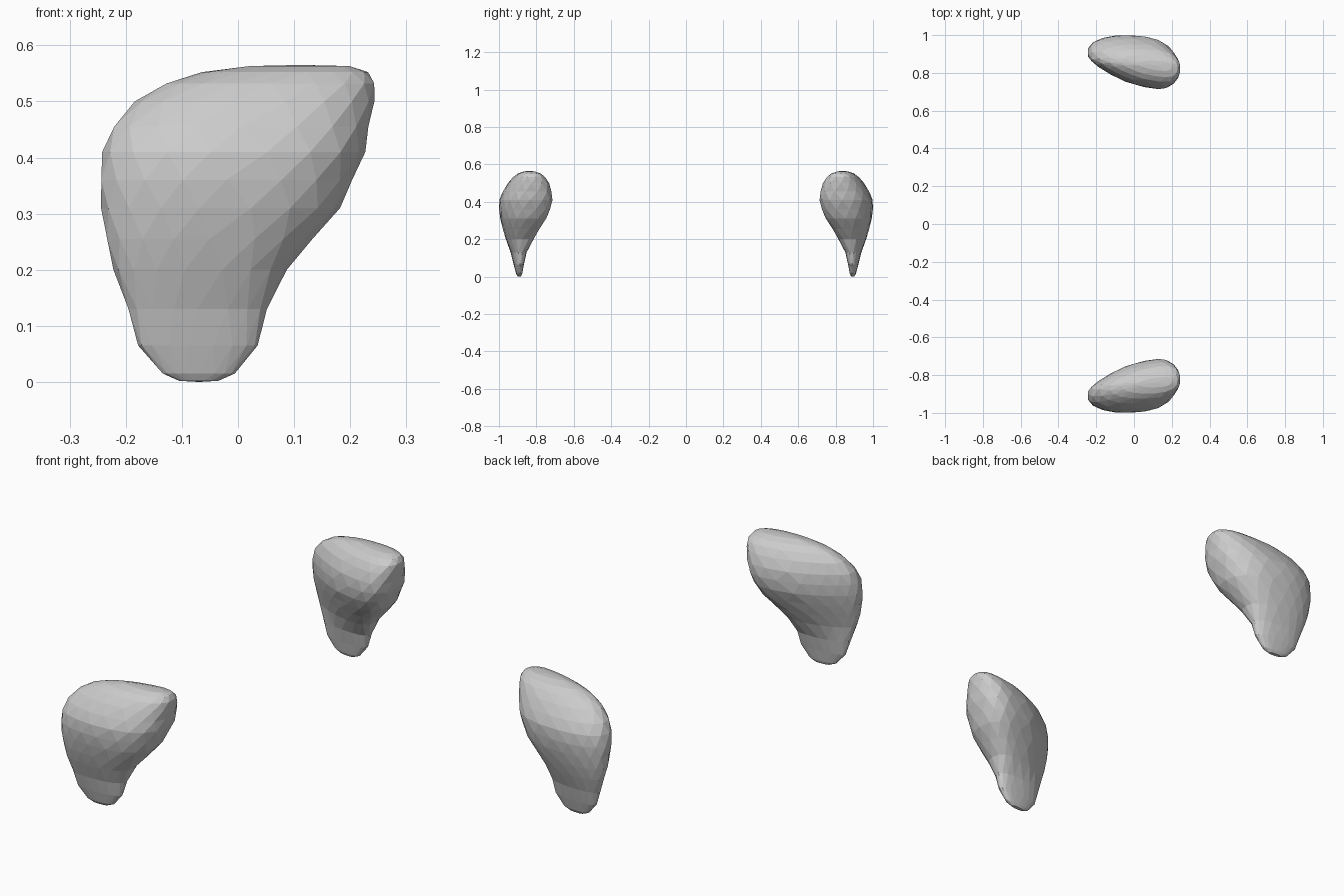
import bpy, bmesh
from math import cos, sin, pi

if "Cube" in bpy.data.objects:
    bpy.data.objects.remove(bpy.data.objects["Cube"])

N = 18
# Horizontal sections: z, x min, x max, y inner, y outer
ROWS = [
    (0.002, -0.105, -0.035, 0.882, 0.900),
    (0.015, -0.135, -0.005, 0.876, 0.908),
    (0.065, -0.178, 0.035, 0.866, 0.922),
    (0.130, -0.197, 0.053, 0.852, 0.938),
    (0.200, -0.222, 0.087, 0.815, 0.963),
    (0.255, -0.236, 0.135, 0.782, 0.980),
    (0.310, -0.244, 0.182, 0.748, 0.993),
    (0.360, -0.247, 0.206, 0.724, 1.000),
    (0.410, -0.242, 0.227, 0.714, 0.998),
    (0.455, -0.224, 0.235, 0.717, 0.980),
    (0.500, -0.184, 0.243, 0.732, 0.952),
    (0.532, -0.130, 0.245, 0.752, 0.925),
    (0.552, -0.065, 0.232, 0.777, 0.898),
    (0.563, 0.020, 0.200, 0.810, 0.865),
]


def spow(v, e):
    return abs(v) ** e * (1 if v >= 0 else -1)


def section(x0, x1, y0, y1, phase, fat):
    """Teardrop outline: thin at -x, blunt at +x, leaning inward."""
    def raw(t):
        c, s = cos(t), sin(t)
        u = spow(c, 0.78 if c > 0 else 1.0)
        taper = 1 + fat * c * (1.0 if s < 0 else 0.35)
        return u, spow(s, 0.85) * taper - 0.25 * c
    fine = [raw(2 * pi * k / 200)[1] for k in range(200)]
    lo, hi = min(fine), max(fine)
    pts = []
    for k in range(N):
        u, v = raw(2 * pi * (k + phase) / N)
        pts.append(((x0 + x1) / 2 + u * (x1 - x0) / 2,
                    y0 + (v - lo) / (hi - lo) * (y1 - y0)))
    return pts


def lobe(name, side):
    bm = bmesh.new()
    rings = []
    for i, (z, x0, x1, y0, y1) in enumerate(ROWS):
        fat = 0.1 if z < 0.15 else 0.4
        pts = section(x0, x1, y0, y1, 0.5 * (i % 2), fat)
        rings.append([bm.verts.new((x, side * y, z)) for x, y in pts])
    # Staggered triangles between the sections
    for i in range(len(rings) - 1):
        a, b = rings[i], rings[i + 1]
        for k in range(N):
            n = (k + 1) % N
            if i % 2 == 0:
                bm.faces.new((a[k], a[n], b[k]))
                bm.faces.new((a[n], b[n], b[k]))
            else:
                bm.faces.new((a[k], a[n], b[n]))
                bm.faces.new((a[k], b[n], b[k]))
    # Slightly domed end caps
    for ring, dz in ((rings[0], -0.002), (rings[-1], 0.002)):
        c = [sum(v.co[j] for v in ring) / N for j in range(3)]
        tip = bm.verts.new((c[0], c[1], c[2] + dz))
        for k in range(N):
            bm.faces.new((ring[k], ring[(k + 1) % N], tip))
    bmesh.ops.recalc_face_normals(bm, faces=bm.faces[:])
    me = bpy.data.meshes.new(name)
    bm.to_mesh(me)
    bm.free()
    bpy.context.collection.objects.link(bpy.data.objects.new(name, me))


# Mirrored pair of pods
lobe("back_lobe", 1)
lobe("front_lobe", -1)
